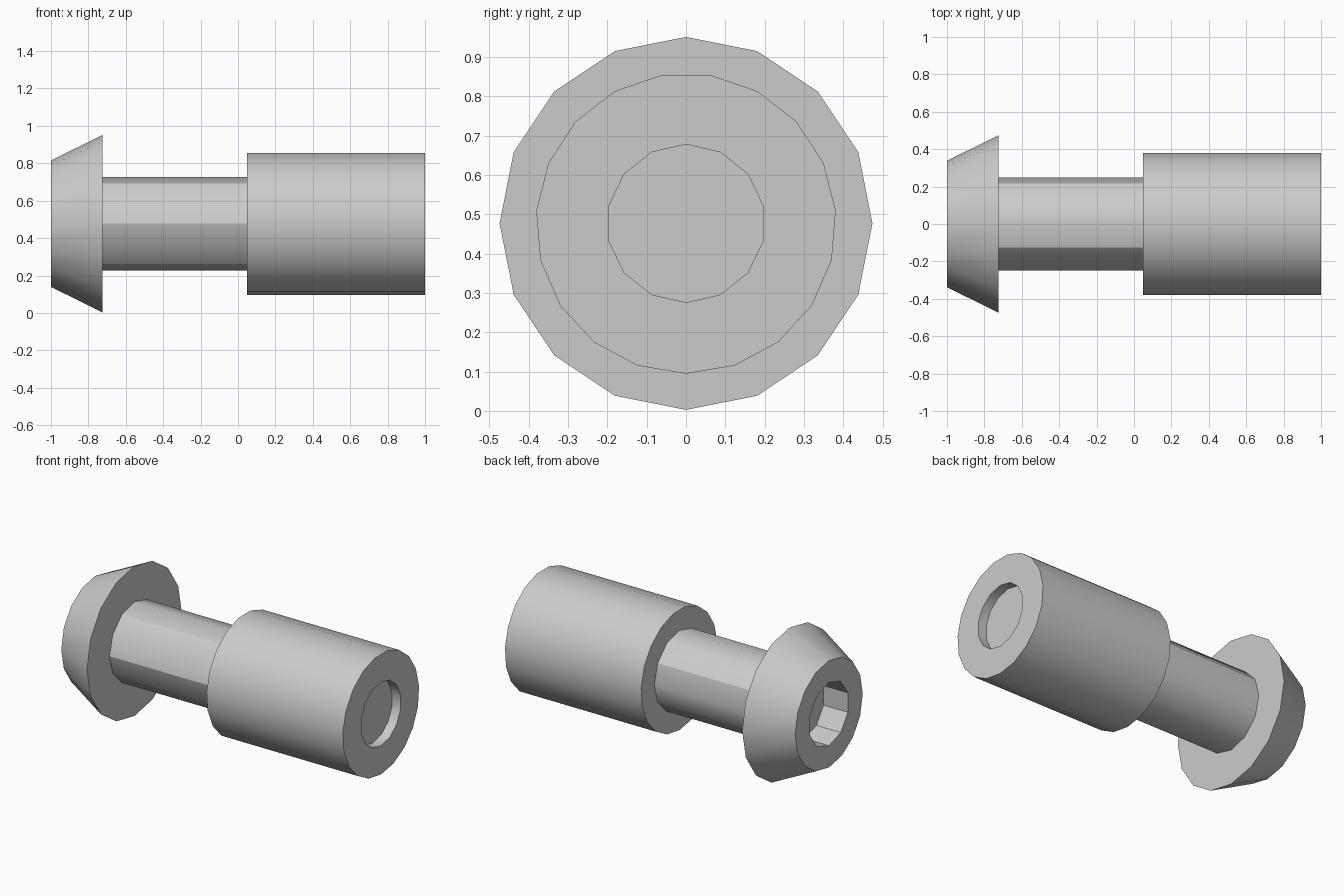
import bpy
import bmesh
from math import sin, cos, pi, radians

if "Cube" in bpy.data.objects:
    bpy.data.objects.remove(bpy.data.objects["Cube"], do_unlink=True)

AXIS_Z = 0.477

grey = bpy.data.materials.new("plain_grey")
grey.use_nodes = True
grey.diffuse_color = (0.6, 0.6, 0.6, 1)
grey.node_tree.nodes["Principled BSDF"].inputs["Base Color"].default_value = (0.6, 0.6, 0.6, 1)


def ring(bm, x, radius, sides, phase=0.0):
    """Closed polygon around the x axis; the first corner points up at phase 0."""
    angles = [phase + 2 * pi * i / sides for i in range(sides)]
    return [bm.verts.new((x, radius * sin(a), AXIS_Z + radius * cos(a))) for a in angles]


def wall(bm, a, b):
    """Quads between two rings; returns the lengthwise edges."""
    n = len(a)
    for i in range(n):
        j = (i + 1) % n
        bm.faces.new((a[i], a[j], b[j], b[i]))
    return [bm.edges.get((p, q)) for p, q in zip(a, b)]


def loop_edges(bm, loop):
    return [bm.edges.get((loop[i - 1], loop[i])) for i in range(len(loop))]


def annulus(bm, outer, inner):
    """Flat end face with a hole."""
    bmesh.ops.triangle_fill(bm, use_beauty=True,
                            edges=loop_edges(bm, outer) + loop_edges(bm, inner))


def finish(bm, name, limit=30, sharp=()):
    bmesh.ops.recalc_face_normals(bm, faces=bm.faces[:])
    for face in bm.faces:
        face.smooth = True
    for edge in bm.edges:
        edge.smooth = edge.calc_face_angle(0) < radians(limit)
    for edge in sharp:
        edge.smooth = False
    mesh = bpy.data.meshes.new(name)
    bm.to_mesh(mesh)
    bm.free()
    mesh.materials.append(grey)
    bpy.context.collection.objects.link(bpy.data.objects.new(name, mesh))


def recessed_part(name, end, back, end_radius, back_radius, sides, phase,
                  hole_radius, hole_sides, floor):
    """Prism or cone with a blind hole in its outer end."""
    bm = bmesh.new()
    outer = ring(bm, end, end_radius, sides, phase)
    rear = ring(bm, back, back_radius, sides, phase)
    mouth = ring(bm, end, hole_radius, hole_sides)
    bottom = ring(bm, floor, hole_radius, hole_sides)
    wall(bm, outer, rear)
    wall(bm, mouth, bottom)
    bm.faces.new(rear)
    bm.faces.new(bottom)
    annulus(bm, outer, mouth)
    finish(bm, name)


# Tapered head with a faceted socket
recessed_part("head", -1.0, -0.725, 0.338, 0.474, 16, 0, 0.2, 10, -0.83)

# Thick sleeve with a shallow round recess
recessed_part("sleeve", 1.0, 0.047, 0.382, 0.382, 19, pi, 0.201, 14, 0.94)

# Narrow shaft joining them, with a few hard lengthwise edges
bm = bmesh.new()
left_end = ring(bm, -0.74, 0.249, 12)
right_end = ring(bm, 0.06, 0.249, 12)
ridges = wall(bm, left_end, right_end)
bm.faces.new(left_end)
bm.faces.new(right_end)
finish(bm, "shaft", limit=35, sharp=[ridges[i] for i in (2, 7, 9, 11)])
